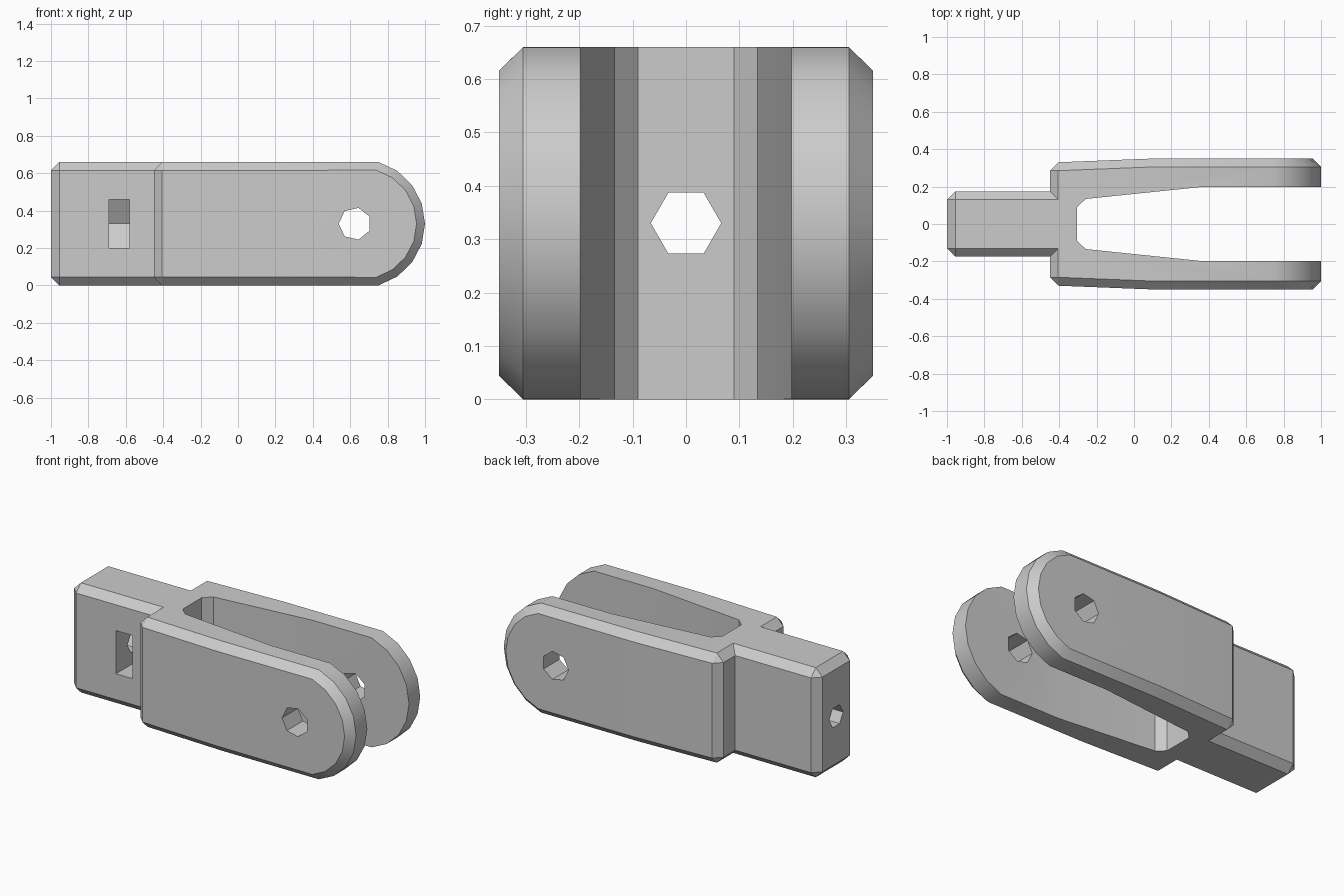
import bpy, bmesh, math
from mathutils import Vector

if "Cube" in bpy.data.objects:
    bpy.data.objects.remove(bpy.data.objects["Cube"], do_unlink=True)

H = 0.66          # overall height
MID = H / 2
C = 0.045         # chamfer size

grey = bpy.data.materials.new("plain grey")
grey.use_nodes = True
colour = (0.6, 0.6, 0.6, 1)
grey.diffuse_color = colour
grey.node_tree.nodes["Principled BSDF"].inputs["Base Color"].default_value = colour


def finish(bm, name):
    bmesh.ops.recalc_face_normals(bm, faces=bm.faces)
    mesh = bpy.data.meshes.new(name)
    bm.to_mesh(mesh)
    bm.free()
    mesh.materials.append(grey)
    obj = bpy.data.objects.new(name, mesh)
    bpy.context.collection.objects.link(obj)
    return obj


def hull(name, half):
    """Convex solid from points, mirrored in y and about mid height."""
    bm = bmesh.new()
    for x, y, z in half:
        for sy in (-1, 1):
            for sz in (-1, 1):
                bm.verts.new((x, sy * y, MID + sz * z))
    bmesh.ops.remove_doubles(bm, verts=bm.verts, dist=1e-5)
    res = bmesh.ops.convex_hull(bm, input=bm.verts)
    loose = [v for v in res["geom_interior"] if isinstance(v, bmesh.types.BMVert)]
    bmesh.ops.delete(bm, geom=loose, context="VERTS")
    bmesh.ops.dissolve_limit(bm, angle_limit=0.005, verts=bm.verts, edges=bm.edges)
    return finish(bm, name)


def prism(name, points, depth):
    """Extrude a closed polygon along a vector."""
    bm = bmesh.new()
    face = bm.faces.new([bm.verts.new(p) for p in points])
    new = bmesh.ops.extrude_face_region(bm, geom=[face])["geom"]
    verts = [v for v in new if isinstance(v, bmesh.types.BMVert)]
    bmesh.ops.translate(bm, verts=verts, vec=Vector(depth))
    return finish(bm, name)


def ring(n, r, start=math.pi):
    return [(r * math.cos(start + math.tau * i / n), r * math.sin(start + math.tau * i / n))
            for i in range(n)]


def combine(target, tool, operation):
    tool.hide_render = True
    mod = target.modifiers.new(operation, "BOOLEAN")
    mod.operation, mod.solver, mod.object = operation, "EXACT", tool
    bpy.context.view_layer.objects.active = target
    bpy.ops.object.modifier_apply(modifier=mod.name)
    bpy.data.objects.remove(tool, do_unlink=True)


# Fork block: tapered shoulder at one end, rounded at the other
block = [(-0.45, 0.285, MID - C), (-0.45 + C, 0.285, MID), (-0.45 + C, 0.33, MID - C),
         (0.1, 0.305, MID), (0.1, 0.35, MID - C)]
ARC = math.radians(74)
for i in range(5):
    a = ARC * i / 4
    for r, y in ((0.343, 0.305), (0.298, 0.35)):
        block.append((0.657 + r * math.cos(a), y, r * math.sin(a)))
clevis = hull("clevis_body", block)

# Tongue with every outer edge chamfered
tongue = hull("tongue", [(-1, 0.175 - C, MID - C), (-1 + C, 0.175, MID - C),
                         (-1 + C, 0.175 - C, MID), (-0.37, 0.175, MID - C),
                         (-0.37, 0.175 - C, MID)])
combine(clevis, tongue, "UNION")

# Tapered gap between the fork arms
side = [(-0.305, 0.09), (-0.258, 0.134), (0.36, 0.198), (1.2, 0.198)]
gap = side + [(x, -y) for x, y in reversed(side)]
combine(clevis, prism("gap_cutter", [(x, y, -0.1) for x, y in gap], (0, 0, 1)), "DIFFERENCE")

# Pin hole across both arms
pin = [(0.625 + u, -0.5, MID + v) for u, v in ring(7, 0.087)]
combine(clevis, prism("pin_cutter", pin, (0, 1, 0)), "DIFFERENCE")

# Bolt hole along the tongue
bolt = [(-1.1, u, MID + v) for u, v in ring(6, 0.066)]
combine(clevis, prism("bolt_cutter", bolt, (0.9, 0, 0)), "DIFFERENCE")

# Nut pocket open at the front, with a pointed back
n = 0.13
pocket = [(-0.3, -n), (0.075, -n), (0.15, 0), (0.075, n), (-0.3, n)]
pocket = [(-0.69, u, MID + v) for u, v in pocket]
combine(clevis, prism("nut_cutter", pocket, (0.11, 0, 0)), "DIFFERENCE")

# Smooth rounded ends, crisp chamfers
bpy.ops.object.select_all(action="DESELECT")
clevis.select_set(True)
bpy.context.view_layer.objects.active = clevis
bpy.ops.object.shade_smooth_by_angle(angle=math.radians(30))
